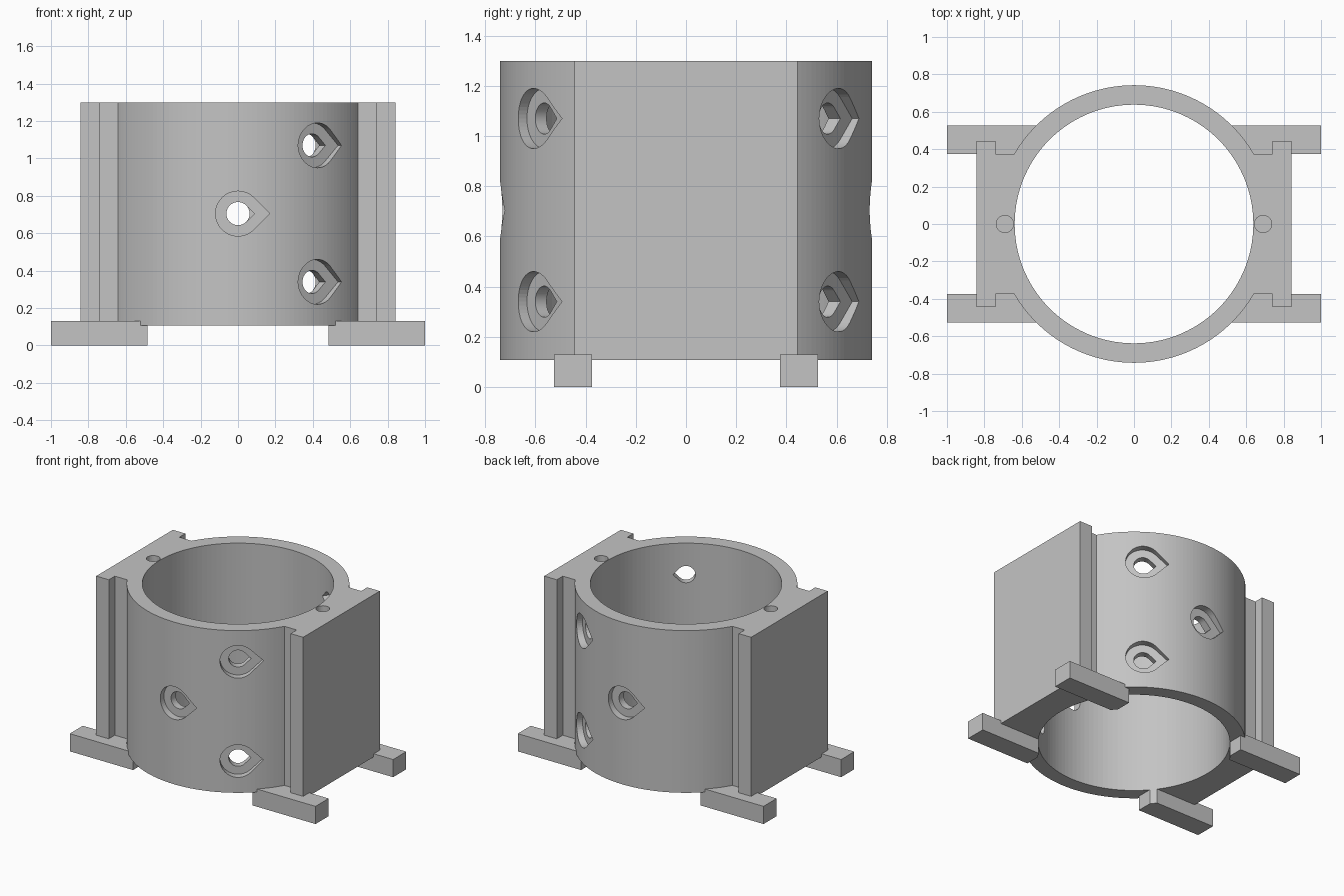
import bpy
import bmesh
from math import sin, cos, pi, radians, asin, sqrt
from mathutils import Matrix, Vector

if "Cube" in bpy.data.objects:
    bpy.data.objects.remove(bpy.data.objects["Cube"], do_unlink=True)

OUTER, INNER = 0.742, 0.638      # tube radii
BOTTOM, TOP = 0.107, 1.3         # tube ends
NECK, FLANGE = 0.375, 0.445      # half depths of the side rail steps

grey = bpy.data.materials.new("light grey")
grey.use_nodes = True
grey.diffuse_color = (0.55, 0.55, 0.55, 1)
grey.node_tree.nodes["Principled BSDF"].inputs["Base Color"].default_value = (0.55, 0.55, 0.55, 1)


def prism(name, outline, low, high, matrix=Matrix()):
    """Extrude a flat outline from low to high along its own axis."""
    bm = bmesh.new()
    face = bm.faces.new([bm.verts.new((x, y, low)) for x, y in outline])
    extruded = bmesh.ops.extrude_face_region(bm, geom=[face], use_keep_orig=True)
    verts = [g for g in extruded["geom"] if isinstance(g, bmesh.types.BMVert)]
    bmesh.ops.translate(bm, verts=verts, vec=(0, 0, high - low))
    bmesh.ops.recalc_face_normals(bm, faces=bm.faces)
    bm.transform(matrix)
    mesh = bpy.data.meshes.new(name)
    bm.to_mesh(mesh)
    bm.free()
    mesh.materials.append(grey)
    obj = bpy.data.objects.new(name, mesh)
    bpy.context.scene.collection.objects.link(obj)
    return obj


def arc(radius, start, end, steps):
    return [(radius * cos(start + (end - start) * i / steps),
             radius * sin(start + (end - start) * i / steps)) for i in range(steps + 1)]


def circle(radius, steps):
    return arc(radius, 0, 2 * pi, steps)[:-1]


def teardrop(radius):
    return arc(radius, pi / 4, 7 * pi / 4, 36) + [(radius * sqrt(2), 0)]


def cut(obj, cutter):
    """Subtract the cutter, then discard it."""
    cutter.hide_render = True
    mod = obj.modifiers.new("cut", 'BOOLEAN')
    mod.operation, mod.solver, mod.object = 'DIFFERENCE', 'EXACT', cutter
    bpy.context.view_layer.update()
    graph = bpy.context.evaluated_depsgraph_get()
    mesh = bpy.data.meshes.new_from_object(obj.evaluated_get(graph))
    obj.modifiers.clear()
    obj.data = mesh
    bpy.data.objects.remove(cutter, do_unlink=True)


# Tube with a stepped mounting rail on each side
a = asin(NECK / OUTER)
half = [(0.74, -NECK), (0.74, -FLANGE), (0.842, -FLANGE),
        (0.842, FLANGE), (0.74, FLANGE), (0.74, NECK)] + arc(OUTER, a, pi - a, 60)
body = prism("tube_body", half + [(-x, -y) for x, y in half], BOTTOM, TOP)
cut(body, prism("bore_cutter", circle(INNER, 120), -0.1, 1.5))

# Blind pin holes in the top of the rails
for side in (-1, 1):
    cut(body, prism("pin_cutter", circle(0.046, 32), 1.0, 1.4,
                    Matrix.Translation((side * 0.69, 0, 0))))

# Counterbored teardrop screw holes, tips pointing around the tube
MID = 0.705
for angle, height in ((-90, MID), (90, MID), (-55, 0.34), (-55, 1.07), (55, 0.34), (55, 1.07)):
    t = radians(angle)
    out, along, up = Vector((cos(t), sin(t), 0)), Vector((-sin(t), cos(t), 0)), Vector((0, 0, 1))
    frame = Matrix.Translation((0, 0, height)) @ Matrix((along, up, out)).transposed().to_4x4()
    cut(body, prism("counterbore_cutter", teardrop(0.12), 0.69, 0.85, frame))
    cut(body, prism("screw_cutter", teardrop(0.062), 0.5, 0.85, frame))

# Four feet, trimmed clear of the bore
for sx, side in ((-1, "right"), (1, "left")):
    for sy, end in ((-1, "front"), (1, "back")):
        outline = [(sx * x, sy * y) for x, y in
                   ((0.485, NECK), (1, NECK), (1, 0.527), (0.485, 0.527))]
        foot = prism(f"{end}_{side}_foot", outline, 0, 0.13)
        cut(foot, prism("bore_cutter", circle(INNER, 120), -0.1, 1.5))
